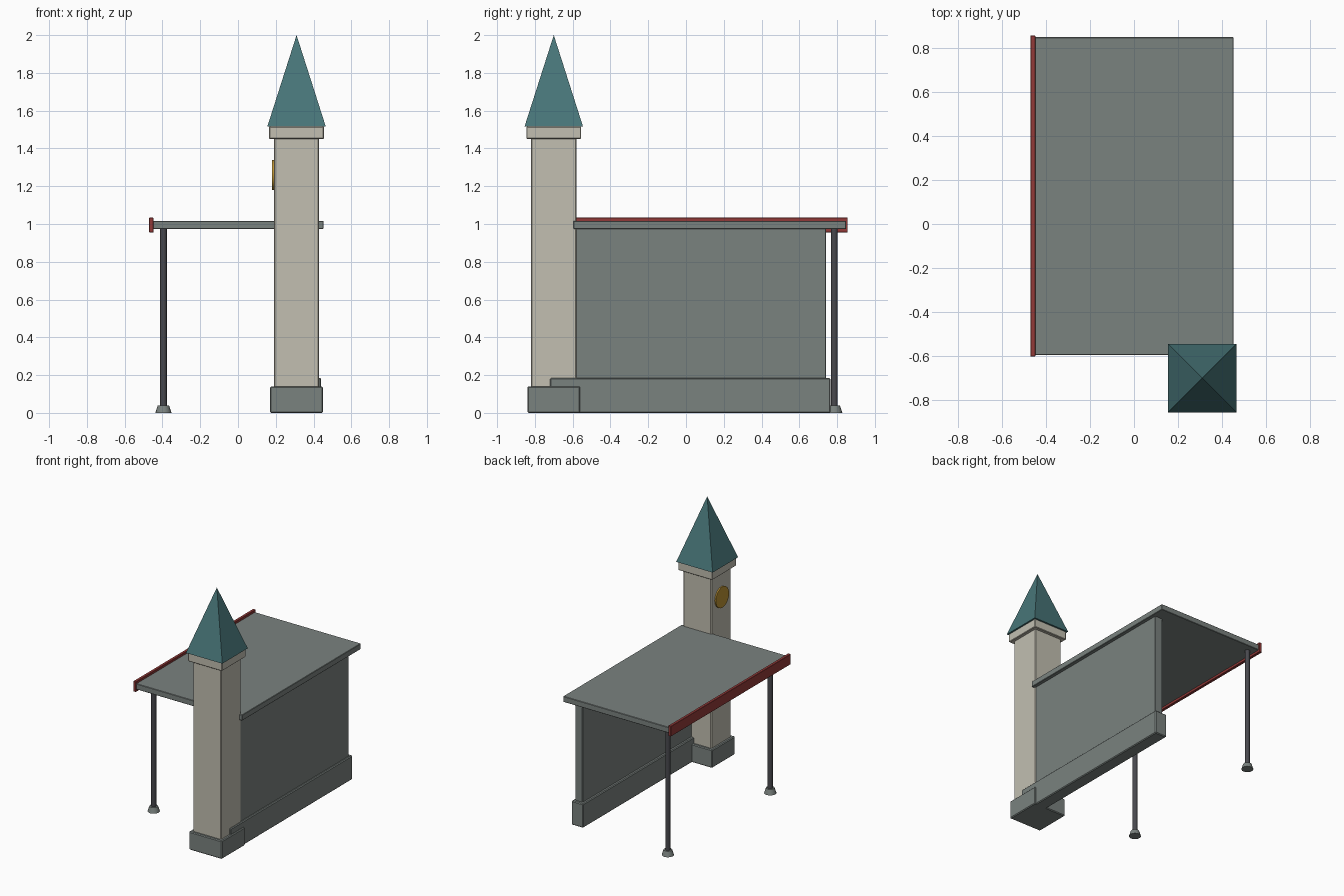
import bpy
import math

cube = bpy.data.objects.get("Cube")
if cube:
    bpy.data.objects.remove(cube, do_unlink=True)


def material(name, rgb):
    mat = bpy.data.materials.new(name)
    mat.use_nodes = True
    mat.diffuse_color = (*rgb, 1)
    mat.node_tree.nodes["Principled BSDF"].inputs["Base Color"].default_value = (*rgb, 1)
    return mat


STONE = material("grey stone", (0.195, 0.223, 0.212))
PLASTER = material("cream plaster", (0.54, 0.52, 0.44))
TEAL = material("teal roofing", (0.065, 0.18, 0.19))
RED = material("red trim", (0.29, 0.042, 0.04))
IRON = material("dark iron", (0.066, 0.066, 0.076))
GOLD = material("gold", (0.5, 0.29, 0.035))


def finish(name, mat):
    obj = bpy.context.object
    obj.name = obj.data.name = name
    obj.data.materials.append(mat)
    return obj


def box(name, mat, x, y, z, bevel=0.006):
    """Box given by its (min, max) along each axis, with eased edges."""
    spans = (x, y, z)
    bpy.ops.mesh.primitive_cube_add(size=1, location=[(a + b) / 2 for a, b in spans])
    bpy.context.object.scale = [b - a for a, b in spans]
    bpy.ops.object.transform_apply(location=False, rotation=False, scale=True)
    obj = finish(name, mat)
    if bevel:
        mod = obj.modifiers.new("eased edges", 'BEVEL')
        mod.width = bevel
        mod.segments = 1
    return obj


def cone(name, mat, r1, r2, z, x, y, sides=16):
    bpy.ops.mesh.primitive_cone_add(vertices=sides, radius1=r1, radius2=r2,
                                    depth=z[1] - z[0], location=(x, y, sum(z) / 2))
    bpy.ops.object.shade_smooth_by_angle(angle=math.radians(35))
    return finish(name, mat)


# Clock tower: square stages centred on one axis
TX, TY = 0.31, -0.70


def stage(name, mat, half, z, bevel=0.006):
    return box(name, mat, (TX - half, TX + half), (TY - half, TY + half), z, bevel)


stage("tower_base", STONE, 0.14, (0, 0.14))
stage("tower_shaft", PLASTER, 0.12, (0.13, 1.46))
stage("tower_cornice", PLASTER, 0.145, (1.45, 1.516), 0.004)

# Four-sided spire
HALF = 0.155
bpy.ops.mesh.primitive_cone_add(vertices=4, radius1=HALF * math.sqrt(2), radius2=0,
                                depth=0.485, location=(TX, TY, 1.7575),
                                rotation=(0, 0, math.pi / 4))
finish("tower_spire", TEAL)

# Clock disc on the platform side
bpy.ops.mesh.primitive_cylinder_add(vertices=24, radius=0.08, depth=0.02,
                                    location=(TX - 0.12, TY, 1.26),
                                    rotation=(0, math.pi / 2, 0))
bpy.ops.object.shade_smooth_by_angle(angle=math.radians(35))
finish("clock_disc", GOLD)

# Back wall on its plinth
box("wall_plinth", STONE, (0.34, 0.44), (-0.72, 0.765), (0, 0.185))
box("back_wall", STONE, (0.36, 0.425), (-0.70, 0.742), (0.18, 0.98), 0.004)

# Flat canopy with a trim board along the open edge
box("canopy", STONE, (-0.452, 0.452), (-0.595, 0.848), (0.973, 1.017), 0.003)
box("canopy_trim", RED, (-0.47, -0.448), (-0.602, 0.856), (0.955, 1.034), 0.002)

# Posts on flared feet
for label, y in (("front", -0.46), ("rear", 0.785)):
    cone(label + "_post", IRON, 0.018, 0.018, (0.03, 0.98), -0.395, y)
    cone(label + "_post_foot", STONE, 0.043, 0.03, (0, 0.04), -0.395, y)
